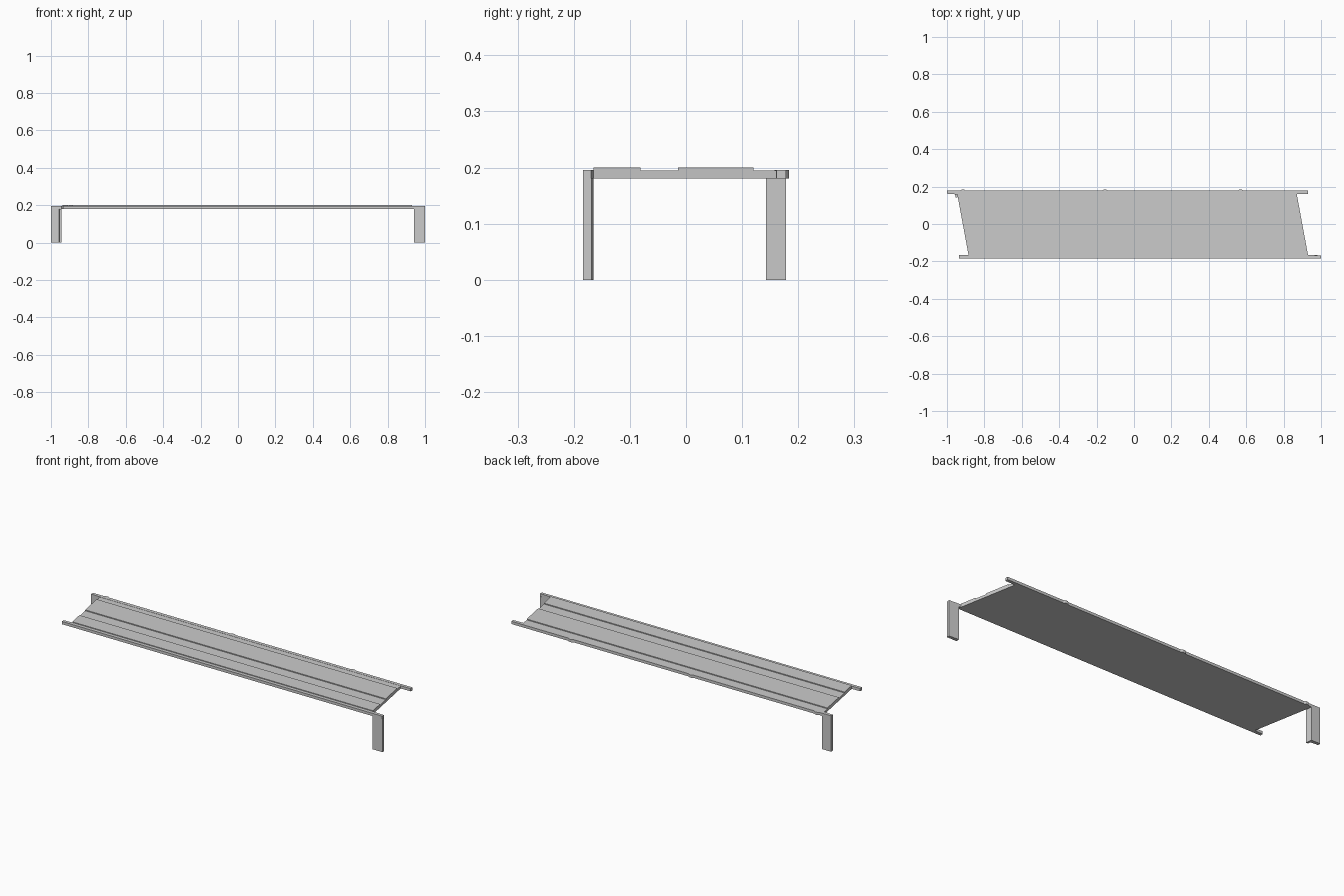
import bpy, bmesh

if "Cube" in bpy.data.objects:
    bpy.data.objects.remove(bpy.data.objects["Cube"])


def prism(name, outline, z0, z1):
    """Extrude a plan outline (x, y) between two heights."""
    bm = bmesh.new()
    face = bm.faces.new([bm.verts.new((x, y, z0)) for x, y in outline])
    ext = bmesh.ops.extrude_face_region(bm, geom=[face])
    for v in ext["geom"]:
        if isinstance(v, bmesh.types.BMVert):
            v.co.z = z1
    bmesh.ops.recalc_face_normals(bm, faces=bm.faces)
    mesh = bpy.data.meshes.new(name)
    bm.to_mesh(mesh)
    bm.free()
    obj = bpy.data.objects.new(name, mesh)
    bpy.context.collection.objects.link(obj)
    return obj


def edge_x(y):
    """Skewed left end of the deck at depth y."""
    return -0.945 + (0.16 - y) * 0.185


def strip(y0, y1):
    """Parallelogram plan strip across the skewed deck."""
    a, b, length = edge_x(y0), edge_x(y1), 1.815
    return [(a, y0), (a + length, y0), (b + length, y1), (b, y1)]


BOTTOM, ROAD, TOP = 0.181, 0.196, 0.2

# skewed deck with two raised lanes
prism("deck", strip(-0.165, 0.16), BOTTOM, ROAD - 0.001)
prism("front_lane", strip(-0.165, -0.081), ROAD - 0.001, TOP)
prism("middle_lane", strip(-0.014, 0.12), ROAD - 0.001, TOP)

# edge beams, overhanging the deck ends
prism("front_beam", [(-0.935, -0.184), (0.999, -0.184), (0.999, -0.169),
                     (0.93, -0.165), (-0.885, -0.165), (-0.935, -0.167)],
      BOTTOM, ROAD)
prism("back_beam", [(-1.0, 0.178), (-1.0, 0.162), (-0.945, 0.158),
                    (0.87, 0.16), (0.93, 0.161), (0.93, 0.178)],
      BOTTOM, ROAD)

# small brackets on the back beam
for i, x in enumerate((-0.915, -0.155, 0.57)):
    prism(f"beam_bracket_{i + 1}", [(x - 0.016, 0.178), (x + 0.016, 0.178),
                                    (x + 0.007, 0.184), (x - 0.007, 0.184)],
          BOTTOM, ROAD)

# front right support: a flat pier
prism("front_leg", [(0.942, -0.184), (1.0, -0.184), (1.0, -0.168),
                    (0.942, -0.165)], 0, BOTTOM)

# back left support: an angled pier with a return under the deck
prism("back_leg", [(-1.0, 0.178), (-1.0, 0.162), (-0.957, 0.159),
                   (-0.954, 0.143), (-0.943, 0.143), (-0.946, 0.178)],
      0, BOTTOM)
